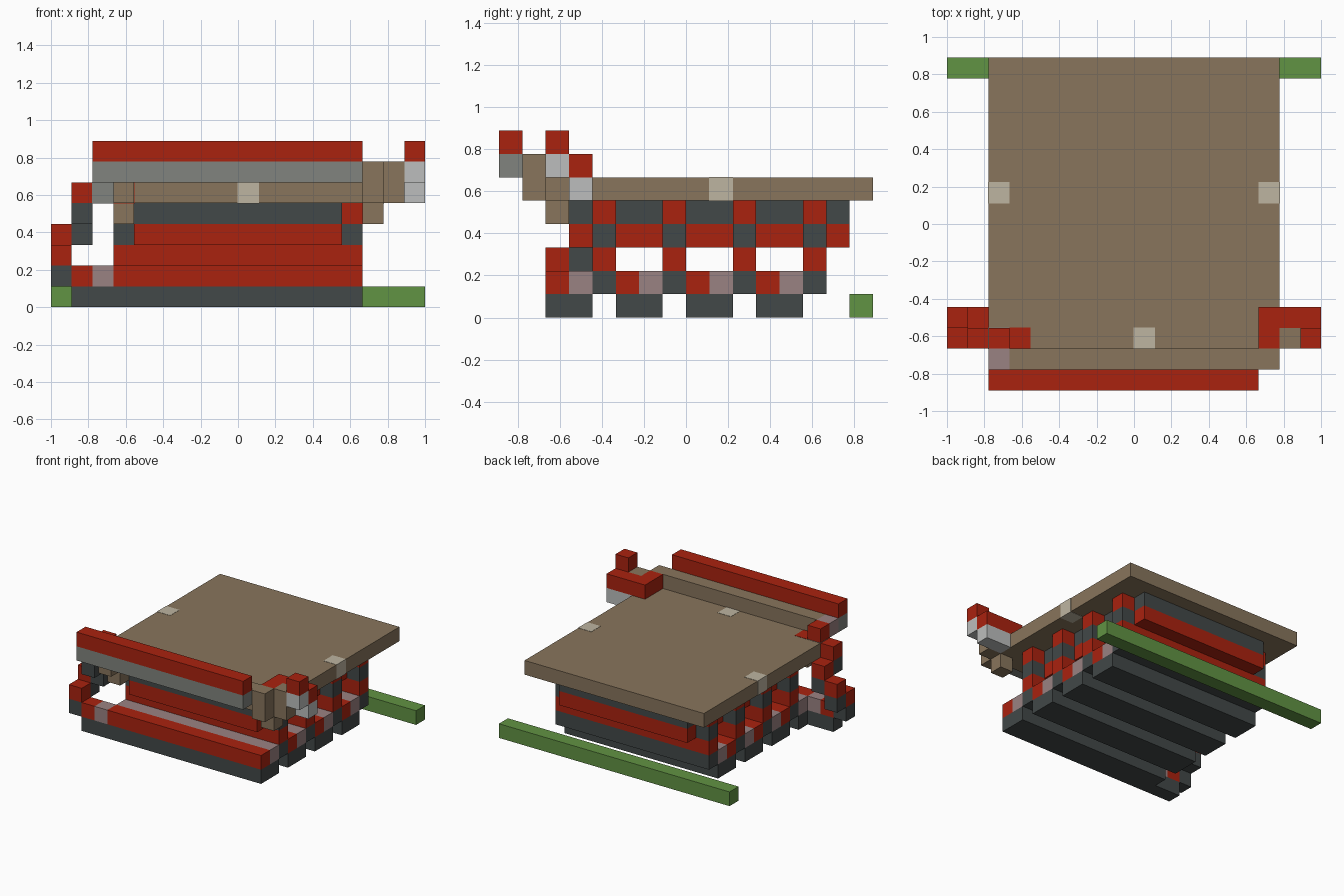
import bpy
import bmesh
from mathutils import Vector

cube = bpy.data.objects.get("Cube")
if cube:
    bpy.data.objects.remove(cube)

U = 1 / 9  # one block


def material(name, rgb):
    lin = [((c / 255 + 0.055) / 1.055) ** 2.4 for c in rgb]
    m = bpy.data.materials.new(name)
    m.use_nodes = True
    m.diffuse_color = (*lin, 1)
    m.node_tree.nodes["Principled BSDF"].inputs["Base Color"].default_value = (*lin, 1)
    return m


RED = material("red", (170, 34, 15))
DARK = material("charcoal", (66, 72, 72))
TAN = material("tan", (136, 117, 92))
GREEN = material("green", (97, 147, 67))
GREY = material("grey", (129, 132, 126))
PINK = material("dusty pink", (154, 130, 130))
WHITE = material("pale grey", (188, 190, 189))
BEIGE = material("beige", (190, 181, 161))


def block(name, mat, x, y, z, grow=0.0):
    """Box from (start, end) block ranges; a single number means one block."""
    spans = [s if isinstance(s, tuple) else (s, s + 1) for s in (x, y, z)]
    low = Vector([s[0] * U - grow for s in spans])
    high = Vector([s[1] * U + grow for s in spans])
    bm = bmesh.new()
    bmesh.ops.create_cube(bm, size=1)
    for v in bm.verts:
        v.co = [c * d for c, d in zip(v.co, high - low)]
    mesh = bpy.data.meshes.new(name)
    bm.to_mesh(mesh)
    bm.free()
    mesh.materials.append(mat)
    ob = bpy.data.objects.new(name, mesh)
    ob.location = (low + high) / 2
    bpy.context.collection.objects.link(ob)
    return ob


FULL = (-6, 6)
INNER = (-5, 5)

# Ground strip behind
block("rear_strip", GREEN, (-9, 9), 7, 0)

# Base beams; the front one is longer on the right
block("front_beam", DARK, (-8, 6), -6, 0)
block("front_beam_rear", DARK, FULL, -5, 0)
for y in (-3, 0, 3):
    block("base_beam", DARK, FULL, (y, y + 2), 0)

# Second layer and ribs repeat every three blocks
for y in (-6, -3, 0, 3):
    block("sill_red", RED, FULL, y, 1)
    block("sill_pink", PINK, FULL, y + 1, 1)
    block("sill_dark", DARK, FULL, y + 2, 1)
    block("rib_foot", RED, FULL, y + 2, 2)
    block("rib_middle", DARK, FULL, y + 2, 3)
    block("rib_top", RED, FULL, y + 2, 4)

# Body between the ribs
block("body_lower", RED, INNER, (-5, 7), 3)
block("body_upper", DARK, INNER, (-5, 7), 4)

# Slab with inlays along its edges
block("top_slab", TAN, (-7, 7), (-6, 8), 5)
for x, y in ((0, -6), (-7, 1), (6, 1)):
    block("slab_inlay", BEIGE, x, y, 5, 0.002)
block("slab_corner_grey", GREY, -7, -6, 5, 0.002)
block("slab_corner_red", RED, -6, -6, 5, 0.002)

# Front rail in two colours with its backing bar and brackets
block("rail_cap", RED, (-7, 6), -8, 7)
block("rail", GREY, (-7, 6), -8, 6)
block("rail_backing", TAN, (-6, 7), -7, 6)
block("rail_end", PINK, -7, -7, 6)
for x in (-6, 6):
    block("bracket_front", TAN, x, -7, 5)
    block("bracket_under", TAN, x, -6, 4)

# Stepped chain going down on the right: a red block over a darker one
block("chain_top", RED, -7, -6, 6)
for x, y, z in ((-8, -6, 5), (-8, -5, 4), (-9, -5, 3), (-9, -6, 2)):
    block("chain_red", RED, x, y, z)
    block("chain_dark", DARK, x, y, z - 1)
block("chain_foot", RED, -8, -6, 1)
block("chain_foot_pink", PINK, -7, -6, 1)

# Raised end on the left
block("left_bar_red", RED, (6, 9), -5, 6)
block("left_bar_pale", WHITE, (7, 9), -5, 5)
block("left_tip_red", RED, 8, -6, 7)
block("left_tip_pale", WHITE, 8, -6, 6)
block("left_joint", TAN, 7, -6, (5, 7))
block("left_joint_red", RED, 6, -6, 6)
